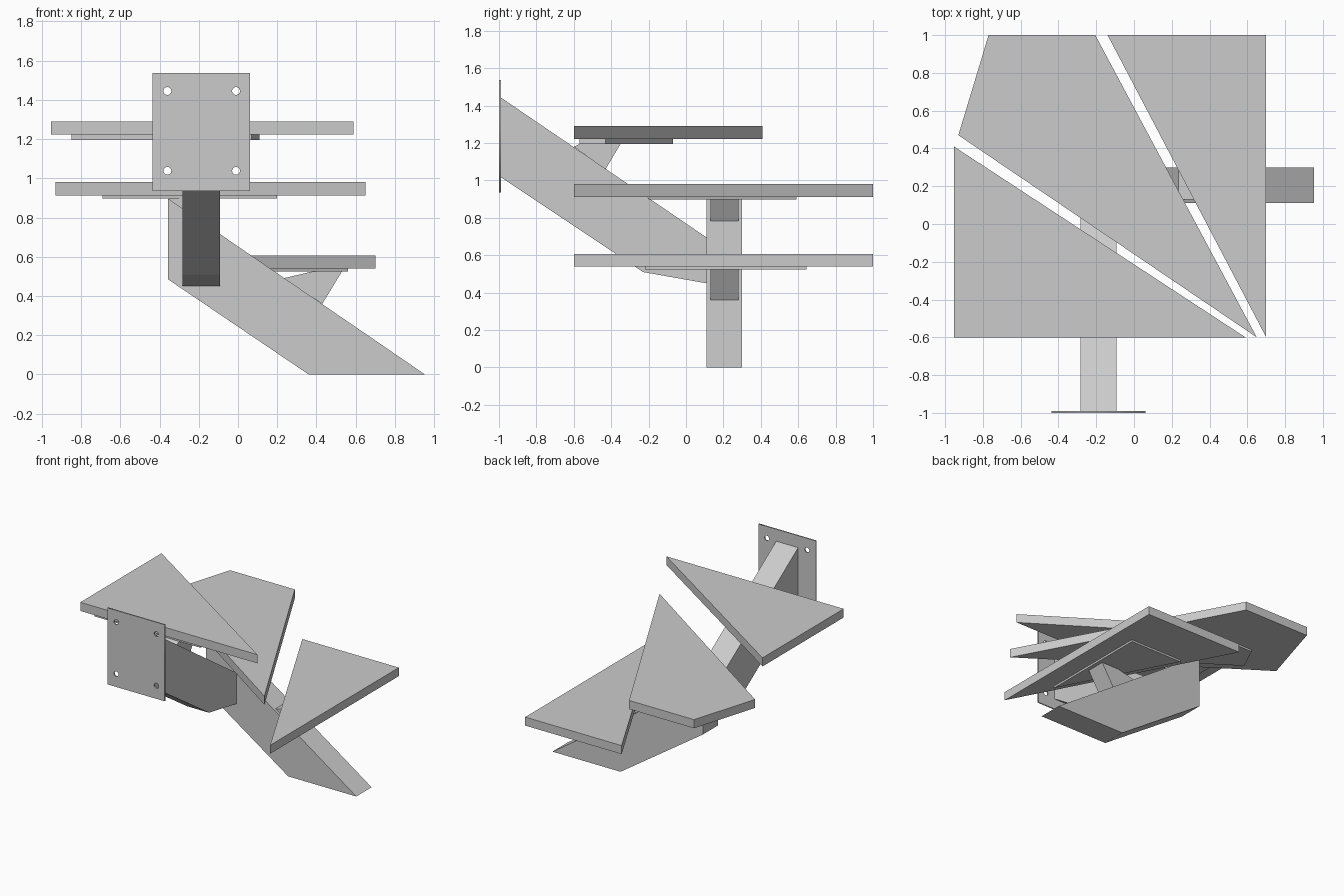
import bpy, bmesh
from mathutils import Vector

if "Cube" in bpy.data.objects:
    bpy.data.objects.remove(bpy.data.objects["Cube"])


def prism(name, pts, axis, lo, hi):
    """Extrude a 2D outline along an axis; the outline uses the other two axes in order."""
    bm = bmesh.new()

    def place(p, d):
        c = list(p)
        c.insert("xyz".index(axis), d)
        return bm.verts.new(c)

    face = bm.faces.new([place(p, lo) for p in pts])
    ext = bmesh.ops.extrude_face_region(bm, geom=[face])
    shift = Vector((0, 0, 0))
    shift["xyz".index(axis)] = hi - lo
    bmesh.ops.translate(bm, vec=shift,
                        verts=[g for g in ext["geom"] if isinstance(g, bmesh.types.BMVert)])
    bmesh.ops.recalc_face_normals(bm, faces=bm.faces)
    mesh = bpy.data.meshes.new(name)
    bm.to_mesh(mesh)
    bm.free()
    ob = bpy.data.objects.new(name, mesh)
    bpy.context.collection.objects.link(ob)
    return ob


# Winder treads, each with a thin support plate below: outline, plate outline, z levels
treads = {
    "lower": ([(-0.14, 1), (0.70, 1), (0.70, -0.6)],
              [(0.11, 0.645), (0.56, 0.645), (0.56, -0.22)], 0.525, 0.54, 0.607),
    "middle": ([(-0.77, 1), (-0.205, 1), (0.65, -0.6), (-0.93, 0.47)],
               [(-0.60, 0.59), (-0.22, 0.59), (0.20, -0.20), (-0.69, 0.40)], 0.897, 0.912, 0.98),
    "upper": ([(-0.953, 0.41), (0.59, -0.6), (-0.953, -0.6)],
              [(-0.85, -0.07), (-0.44, -0.07), (0.11, -0.43), (0.07, -0.57), (-0.85, -0.57)],
              1.195, 1.222, 1.29),
}
for label, (outline, plate, z0, z1, z2) in treads.items():
    prism(label + "_tread", outline, "z", z1, z2)
    prism(label + "_tread_plate", plate, "z", z0, z1)

# Box-section stringers: the lower runs along x, the upper along y
prism("lower_stringer",
      [(0.36, 0), (0.953, 0), (-0.357, 0.897), (-0.357, 0.485)], "y", 0.11, 0.30)
prism("upper_stringer",
      [(-0.99, 1.443), (-0.99, 1.017), (-0.23, 0.51), (0.11, 0.45), (0.11, 0.695)],
      "x", -0.283, -0.092)

# Wedge brackets between stringers and tread plates
prism("lower_bracket", [(0.23, 0.49), (0.43, 0.36), (0.53, 0.525), (0.38, 0.525)],
      "y", 0.13, 0.28)
prism("middle_bracket", [(-0.355, 0.89), (-0.19, 0.78), (-0.12, 0.897), (-0.35, 0.897)],
      "y", 0.13, 0.28)
prism("upper_bracket", [(-0.60, 1.18), (-0.43, 1.06), (-0.35, 1.195), (-0.57, 1.195)],
      "x", -0.262, -0.113)

# Wall plate with four bolt holes
curve = bpy.data.curves.new("wall_plate_outline", "CURVE")
curve.dimensions = "2D"
curve.fill_mode = "BOTH"
curve.extrude = 0.005


def loop(pts):
    s = curve.splines.new("POLY")
    s.points.add(len(pts) - 1)
    for p, (x, y) in zip(s.points, pts):
        p.co = (x, y, 0, 1)
    s.use_cyclic_u = True


from math import sin, cos, tau, pi
loop([(-0.437, 0.935), (0.06, 0.935), (0.06, 1.537), (-0.437, 1.537)])
for x in (-0.36, -0.01):
    for z in (1.038, 1.445):
        loop([(x + 0.02 * cos(tau * i / 20), z + 0.02 * sin(tau * i / 20)) for i in range(20)])
wall = bpy.data.objects.new("wall_plate", curve)
wall.location.y = -0.995
wall.rotation_euler.x = pi / 2
bpy.context.collection.objects.link(wall)
